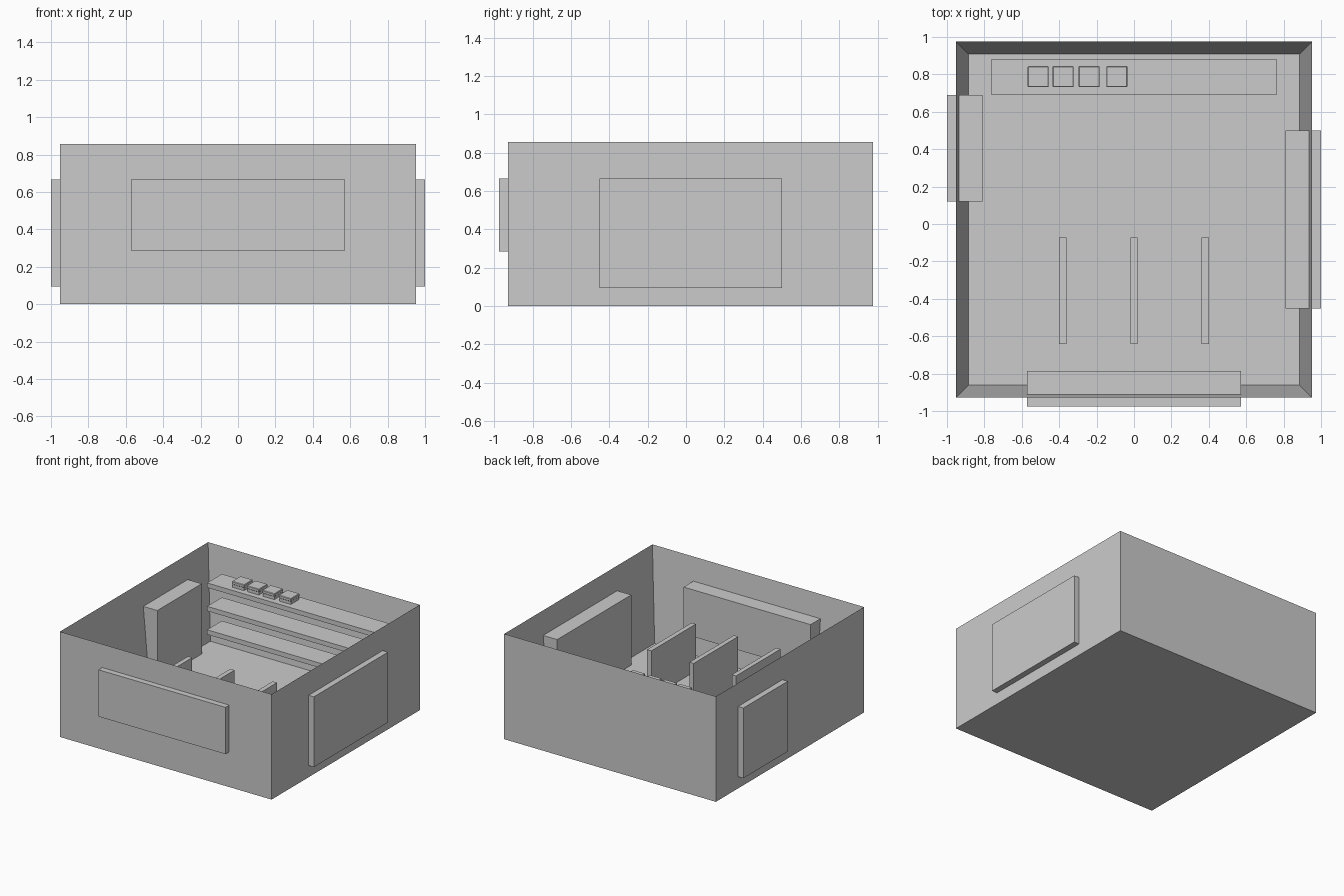
import bpy, bmesh
from mathutils import Matrix, Vector

if "Cube" in bpy.data.objects:
    bpy.data.objects.remove(bpy.data.objects["Cube"])

U = 2 / 10.5          # one plan module
Y0 = U / 8            # shift that centres the whole model in y


def add_box(name, x, y, z, bevel=0.0):
    """Box from (min, max) ranges in plan modules."""
    lo = Vector((x[0] * U, y[0] * U + Y0, z[0] * U))
    hi = Vector((x[1] * U, y[1] * U + Y0, z[1] * U))
    bm = bmesh.new()
    bmesh.ops.create_cube(bm, size=1, matrix=Matrix.Translation((lo + hi) / 2)
                          @ Matrix.Diagonal((*(hi - lo), 1)))
    if bevel:
        bmesh.ops.bevel(bm, geom=bm.edges[:], offset=bevel * U, segments=1,
                        affect='EDGES')
    mesh = bpy.data.meshes.new(name)
    bm.to_mesh(mesh)
    bm.free()
    ob = bpy.data.objects.new(name, mesh)
    bpy.context.collection.objects.link(ob)
    return ob


# Open room: floor and four walls in one shell
room = add_box("room_shell", (-5, 5), (-5, 5), (0, 4.5))
bm = bmesh.new()
bm.from_mesh(room.data)
top = max(bm.faces, key=lambda f: f.calc_center_median().z)
bmesh.ops.inset_region(bm, faces=[top], thickness=0.5 * U)
bmesh.ops.translate(bm, verts=top.verts[:], vec=(0, 0, -4 * U))
bm.to_mesh(room.data)
bm.free()

# Window and door panels passing through the walls
add_box("front_window", (-3, 3), (-5.25, -4.25), (1.5, 3.5))
add_box("left_door", (-5.25, -4.25), (0.5, 3.5), (0.5, 3.5))
add_box("right_door", (4.25, 5.25), (-2.5, 2.5), (0.5, 3.5))

# Shelves on the back wall
for i in range(3):
    z = 1.5 + i
    add_box(f"shelf_{i + 1}", (-4, 4), (3.5, 4.5), (z - 0.1, z + 0.1))

# Low partitions on the floor
for i, x in enumerate((-2, 0, 2)):
    add_box(f"partition_{i + 1}", (x - 0.1, x + 0.1), (-3.5, -0.5), (0.5, 2.5))

# Small lidded boxes on the top shelf
for i, x in enumerate((-2.69, -1.99, -1.26, -0.48)):
    add_box(f"small_box_{i + 1}", (x - 0.27, x + 0.27), (3.74, 4.28), (3.6, 3.73))
    add_box(f"small_box_lid_{i + 1}", (x - 0.295, x + 0.295), (3.715, 4.305),
            (3.73, 3.86), bevel=0.02)
